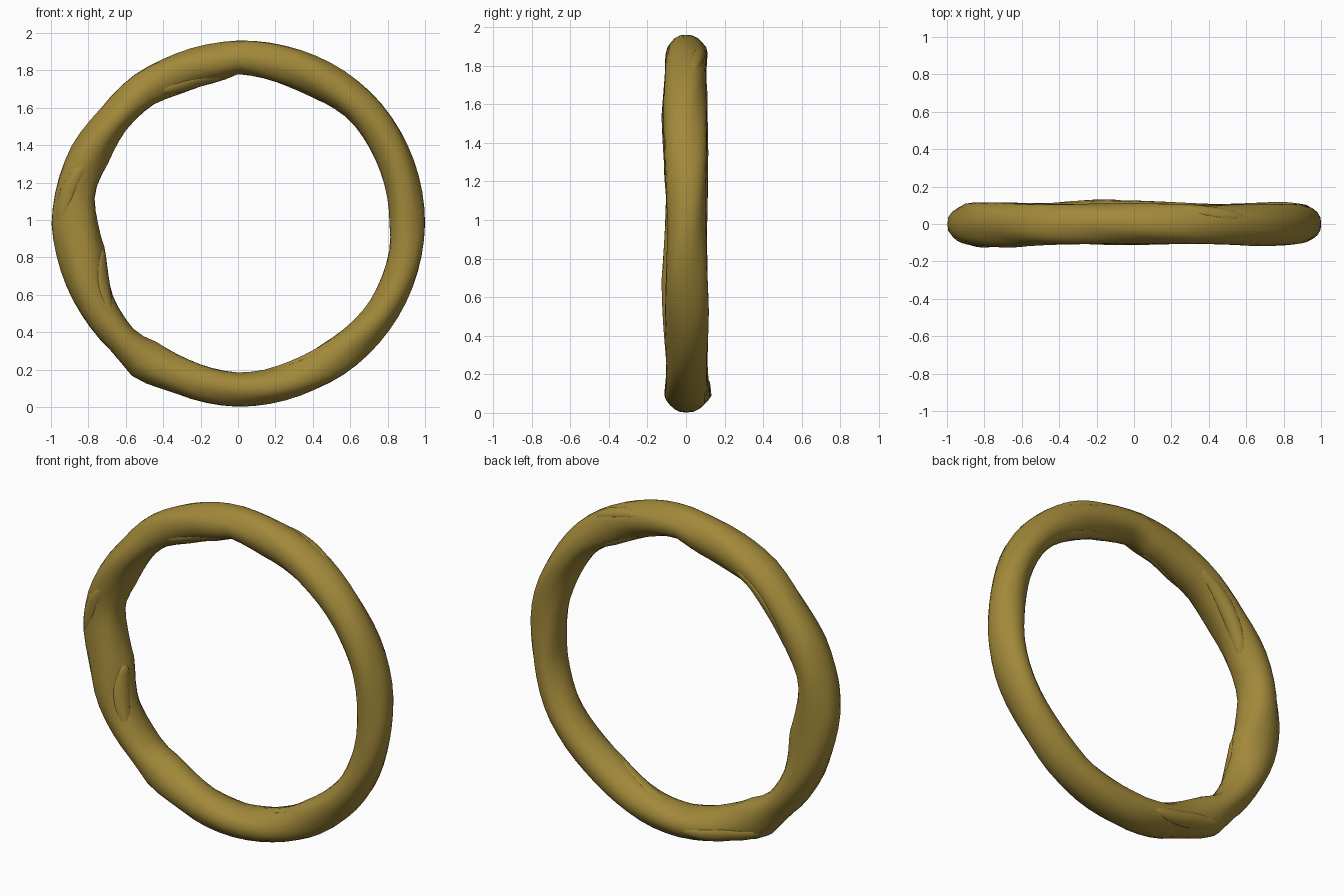
import bpy, bmesh, math
from mathutils import Vector

if "Cube" in bpy.data.objects:
    bpy.data.objects.remove(bpy.data.objects["Cube"])

CZ = 0.98  # ring centre height

# angle, outer radius, inner radius
RADII = [(0, 1.0, .81), (21, 1.0, .81), (43, 1.0, .815), (57, .995, .79),
         (75, .985, .785), (90, .98, .80), (97, .975, .765), (113, .968, .757),
         (126, .97, .783), (141, .958, .78), (154, .982, .765), (168, .99, .785),
         (180, .997, .748), (192, .983, .72), (211, .967, .775), (227, .96, .795),
         (236, .995, .765), (248, .965, .77), (270, .978, .795), (295, .977, .79),
         (306, .985, .785), (328, .99, .816), (352, .997, .822), (360, 1.0, .81)]
# angle, front depth, back depth
DEPTHS = [(0, .10, .105), (45, .118, .105), (90, .10, .108), (140, .125, .11),
          (170, .105, .115), (200, .125, .11), (235, .105, .115), (262, .11, .125),
          (300, .105, .11), (330, .105, .115), (360, .10, .105)]

gold = bpy.data.materials.new("old gold")
gold.diffuse_color = (0.36, 0.25, 0.042, 1)
gold.use_nodes = True
gold.node_tree.nodes["Principled BSDF"].inputs["Base Color"].default_value = gold.diffuse_color


def look_up(table, t):
    t %= 360
    for a, b in zip(table, table[1:]):
        if a[0] <= t <= b[0]:
            f = (t - a[0]) / (b[0] - a[0])
            return [p + (q - p) * f for p, q in zip(a[1:], b[1:])]


def surface(t, p, lift=0.0):
    """Point on the band at ring angle t, section angle p (0 outer, 90 back)."""
    outer, inner = look_up(RADII, t)
    front, back = look_up(DEPTHS, t)
    c, s = math.cos(math.radians(p)), math.sin(math.radians(p))
    # twisted ridges winding round the band
    k = 1 + 0.055 * math.cos(math.radians(3 * p - 8 * t)) * abs(2 * s * c) \
        + 0.03 * math.cos(math.radians(2 * p - 6 * t)) * abs(s)
    half = (outer - inner) / 2
    r = (outer + inner) / 2 + (half * k + lift) * c
    y = ((back if s > 0 else front) * k + lift) * s
    a = math.radians(t)
    return Vector((r * math.cos(a), y, CZ + r * math.sin(a)))


def add_mesh(name, rings, closed):
    bm = bmesh.new()
    vs = [[bm.verts.new(v) for v in ring] for ring in rings]
    n, m = len(vs), len(vs[0])
    for i in range(n if closed else n - 1):
        for j in range(m):
            a, b = vs[i], vs[(i + 1) % n]
            bm.faces.new((a[j], a[(j + 1) % m], b[(j + 1) % m], b[j]))
    if not closed:
        bm.faces.new(vs[0])
        bm.faces.new(vs[-1])
    bmesh.ops.recalc_face_normals(bm, faces=bm.faces)
    me = bpy.data.meshes.new(name)
    bm.to_mesh(me)
    bm.free()
    me.materials.append(gold)
    for f in me.polygons:
        f.use_smooth = True
    ob = bpy.data.objects.new(name, me)
    bpy.context.collection.objects.link(ob)
    return ob


# main twisted band
N, M = 72, 20
add_mesh("twisted_band",
         [[surface(360 * i / N, 360 * j / M) for j in range(M)] for i in range(N)], True)


# tapered folds lying along the band
def fold(name, t0, t1, p0, p1, size):
    rings, n = [], 10
    for i in range(n + 1):
        f = i / n
        t, p = t0 + (t1 - t0) * f, p0 + (p1 - p0) * f
        w = size * max(0.12, math.sin(math.pi * f) ** 0.5)
        rings.append([surface(t, p + math.degrees(w / 0.1) * 1.3 * math.cos(q),
                              w * 0.42 * math.sin(q) - 0.007)
                      for q in (2 * math.pi * j / 8 for j in range(8))])
    add_mesh(name, rings, False)


fold("upper_left_fold", 116, 156, 105, 150, .04)
fold("left_inner_fold", 190, 215, 200, 232, .04)
fold("lower_back_fold", 234, 268, 45, 85, .04)
fold("top_inner_fold", 95, 122, 195, 235, .035)
fold("top_right_fold", 48, 77, 145, 185, .035)
fold("left_front_fold", 158, 180, 270, 320, .035)
fold("top_outer_fold", 52, 76, 20, 60, .03)
fold("lower_right_fold", 276, 310, 165, 215, .03)
